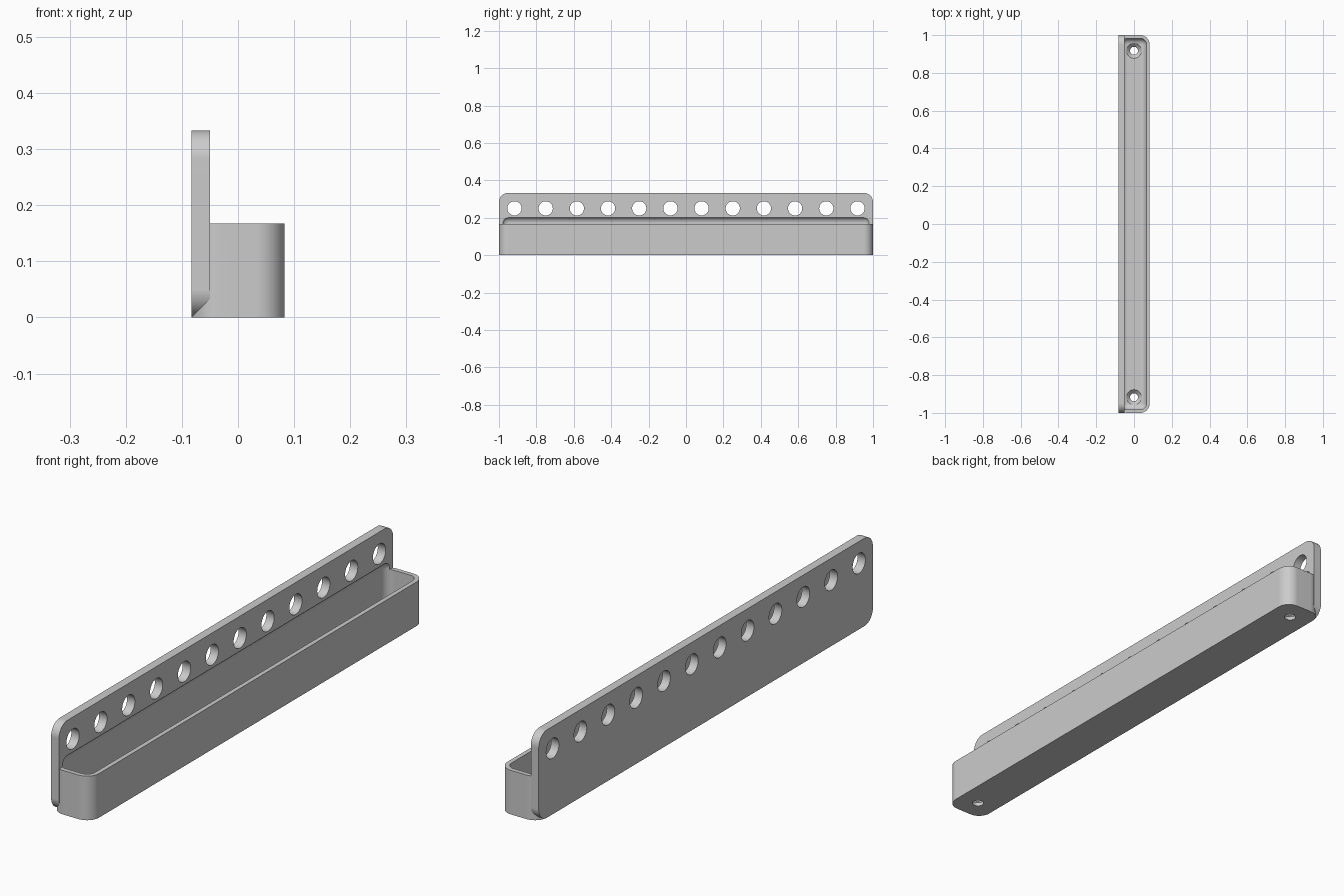
import bpy
import bmesh
import math
from mathutils import Matrix, Vector

cube = bpy.data.objects.get("Cube")
if cube:
    bpy.data.objects.remove(cube, do_unlink=True)

HALF_W, HALF_L = 0.083, 1.0
PLATE_FACE = -0.05
PLATE_TOP, RIM = 0.333, 0.167
WALL, FLOOR = 0.017, 0.033
HOLE_Y = 0.917

grey = bpy.data.materials.new("grey")
grey.use_nodes = True
grey.diffuse_color = (0.6, 0.6, 0.6, 1)
grey.node_tree.nodes["Principled BSDF"].inputs["Base Color"].default_value = (0.6, 0.6, 0.6, 1)


def finish(name, bm):
    bmesh.ops.recalc_face_normals(bm, faces=bm.faces)
    mesh = bpy.data.meshes.new(name)
    bm.to_mesh(mesh)
    bm.free()
    mesh.materials.append(grey)
    obj = bpy.data.objects.new(name, mesh)
    bpy.context.collection.objects.link(obj)
    return obj


def rounded_box(name, low, high, radius, axis=None):
    """Box with the edges along one axis rounded, or all of them."""
    low, high = Vector(low), Vector(high)
    bm = bmesh.new()
    bmesh.ops.create_cube(bm, size=1)
    for v in bm.verts:
        v.co = (low + high) / 2 + v.co * (high - low)
    edges = []
    for e in bm.edges:
        direction = (e.verts[0].co - e.verts[1].co).normalized()
        if axis is None or abs(direction[axis]) > 0.9:
            edges.append(e)
    bmesh.ops.bevel(bm, geom=edges, offset=radius, segments=10,
                    profile=0.5, affect='EDGES')
    return finish(name, bm)


def round_cutter(name, centres, r1, r2, depth, turn=Matrix()):
    """A row of cylinders or cones for drilling."""
    bm = bmesh.new()
    for c in centres:
        bmesh.ops.create_cone(bm, cap_ends=True, segments=48, radius1=r1, radius2=r2,
                              depth=depth, matrix=Matrix.Translation(c) @ turn)
    return finish(name, bm)


def combine(target, tool, operation):
    mod = target.modifiers.new(tool.name, 'BOOLEAN')
    mod.object = tool
    mod.operation = operation
    mod.solver = 'EXACT'
    bpy.context.view_layer.objects.active = target
    bpy.ops.object.modifier_apply(modifier=mod.name)
    bpy.data.objects.remove(tool, do_unlink=True)


# Solid tray joined to the upright plate
body = rounded_box("tray_with_back_plate", (-HALF_W, -HALF_L, 0),
                   (HALF_W, HALF_L, RIM), 0.05, axis=2)
plate = rounded_box("back_plate", (-HALF_W, -HALF_L, 0),
                    (PLATE_FACE, HALF_L, PLATE_TOP), 0.05, axis=0)
combine(body, plate, 'UNION')

# Rounded hollow, which also bites a shallow recess into the plate
hollow = rounded_box("hollow", (-HALF_W + WALL, -HALF_L + WALL, FLOOR),
                     (HALF_W - WALL, HALF_L - WALL, 0.205), 0.033)
combine(body, hollow, 'DIFFERENCE')

# Row of holes through the plate
row = [(-0.067, -HOLE_Y + i * 2 * HOLE_Y / 11, 0.25) for i in range(12)]
combine(body, round_cutter("plate_holes", row, 0.038, 0.038, 0.1,
                           Matrix.Rotation(math.pi / 2, 4, 'Y')), 'DIFFERENCE')

# Countersunk screw holes in the floor
ends = (-HOLE_Y, HOLE_Y)
combine(body, round_cutter("screw_shafts", [(0, y, 0.01) for y in ends],
                           0.021, 0.021, 0.06), 'DIFFERENCE')
combine(body, round_cutter("screw_heads", [(0, y, 0.024) for y in ends],
                           0.02, 0.042, 0.022), 'DIFFERENCE')

# Smooth rounded corners, crisp edges and flat faces
bpy.ops.object.select_all(action='DESELECT')
body.select_set(True)
bpy.context.view_layer.objects.active = body
bpy.ops.object.shade_smooth_by_angle(angle=math.radians(30))
weighted = body.modifiers.new("flat_face_normals", 'WEIGHTED_NORMAL')
weighted.keep_sharp = True
